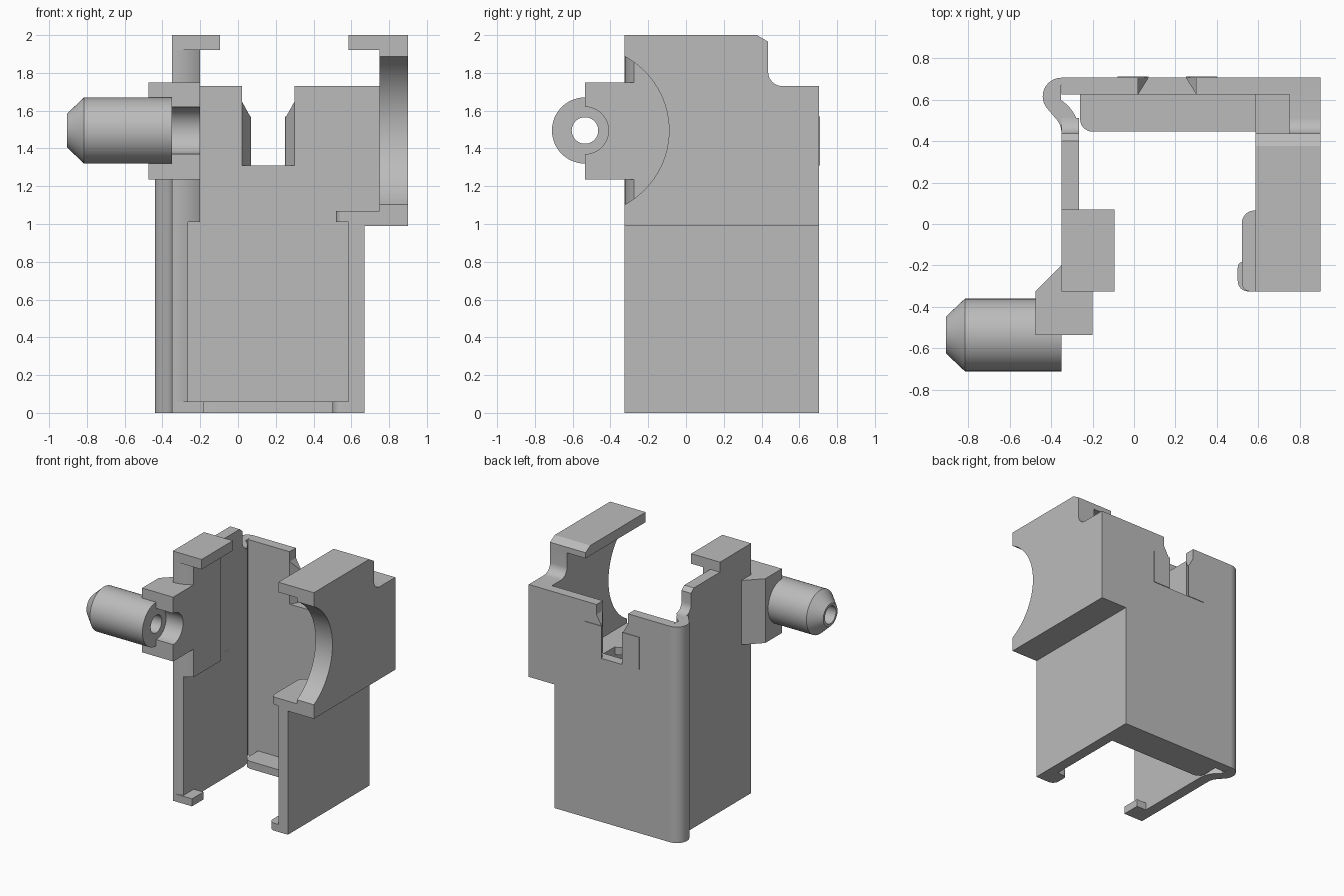
import bpy, bmesh
from math import sin, cos, radians, sqrt

if "Cube" in bpy.data.objects:
    bpy.data.objects.remove(bpy.data.objects["Cube"], do_unlink=True)

grey = bpy.data.materials.new("light_grey")
grey.use_nodes = True
colour = (0.5, 0.5, 0.5, 1)
grey.diffuse_color = colour
grey.node_tree.nodes["Principled BSDF"].inputs["Base Color"].default_value = colour


def finish(name, bm):
    bmesh.ops.recalc_face_normals(bm, faces=bm.faces)
    mesh = bpy.data.meshes.new(name)
    bm.to_mesh(mesh)
    bm.free()
    mesh.materials.append(grey)
    ob = bpy.data.objects.new(name, mesh)
    bpy.context.collection.objects.link(ob)
    bpy.ops.object.select_all(action="DESELECT")
    ob.select_set(True)
    bpy.context.view_layer.objects.active = ob
    bpy.ops.object.shade_smooth_by_angle(angle=radians(30))
    return ob


def prism(name, axis, lo, hi, pts):
    """Extrude a 2D outline along one axis; the outline uses the other two in order."""
    place = {"x": lambda a, b, c: (c, a, b),
             "y": lambda a, b, c: (a, c, b),
             "z": lambda a, b, c: (a, b, c)}[axis]
    bm = bmesh.new()
    ends = [[bm.verts.new(place(a, b, c)) for a, b in pts] for c in (lo, hi)]
    for ring in ends:
        bm.faces.new(ring)
    n = len(pts)
    for i in range(n):
        j = (i + 1) % n
        bm.faces.new((ends[0][i], ends[0][j], ends[1][j], ends[1][i]))
    return finish(name, bm)


def rect(a0, a1, b0, b1):
    return [(a0, b0), (a1, b0), (a1, b1), (a0, b1)]


def box(name, x0, x1, y0, y1, z0, z1):
    return prism(name, "z", z0, z1, rect(x0, x1, y0, y1))


def arc(cx, cy, r, start, end, steps=12):
    angles = [radians(start + (end - start) * i / steps) for i in range(steps + 1)]
    return [(cx + r * cos(t), cy + r * sin(t)) for t in angles]


FRONT, BACK, INNER = -0.325, 0.705, 0.625
AXIS_Y, AXIS_Z = -0.535, 1.495
SHOULDER = arc(0.51, 1.805, 0.075, 270, 180, 8)

# Back wall with its top slot
prism("back_wall", "y", INNER, BACK,
      [(-0.35, 0), (0.67, 0), (0.67, 0.99), (0.9, 0.99), (0.9, 1.73), (0.3, 1.73),
       (0.3, 1.31), (0.02, 1.31), (0.02, 1.73), (-0.35, 1.73)])

# Flared slot cheeks and thin outer pads
for side, s in (("right", -1), ("left", 1)):
    def sx(x):
        return 0.16 + s * x
    bm = bmesh.new()
    low = [bm.verts.new((sx(x), y, 1.31)) for x, y in ((0.14, INNER), (0.14, BACK), (0.09, BACK))]
    top = [bm.verts.new((sx(x), y, z)) for x, y, z in
           ((0.14, INNER, 1.65), (0.14, BACK, 1.65), (0.09, BACK, 1.56))]
    bm.faces.new(low)
    bm.faces.new(top)
    for i in range(3):
        j = (i + 1) % 3
        bm.faces.new((low[i], low[j], top[j], top[i]))
    finish(side + "_slot_cheek", bm)
    x0, x1 = sorted((sx(0.09), sx(0.24)))
    box(side + "_slot_pad", x0, x1, BACK - 0.002, BACK + 0.005, 1.31, 1.57)

# Rounded corner joining the back wall to the right wall
prism("corner_bend", "z", 0, 1.73,
      arc(-0.45, 0.44, 0.185, 0, 58) + [(-0.35, BACK)]
      + arc(-0.35, 0.615, 0.09, 90, 225) + arc(-0.45, 0.44, 0.1, 45, 0))

# Thin right wall and its thick upper pad, both with a curved front edge
prism("right_wall_lower", "z", 0, 1.01,
      arc(-0.35, FRONT + 0.25, 0.25, 270, 290, 5) + [(-0.265, 0.44), (-0.35, 0.44)])
prism("right_wall_upper", "x", -0.35, -0.265,
      [(-0.25, 1.01), (0.44, 1.01), (0.44, 1.73)] + SHOULDER
      + [(0.435, 1.89), (0.4, 1.92), (-0.25, 1.92)])
prism("right_pad", "z", 1.01, 1.92,
      arc(-0.35, FRONT + 0.25, 0.25, 270, 306.87, 8) + [(-0.2, 0.07), (-0.35, 0.07)])
box("right_top_plate", -0.35, -0.095, FRONT, 0.07, 1.92, 2)
box("right_bottom_hook", -0.35, -0.18, FRONT, -0.18, 0, 0.06)


# Peg arm with a half-round channel in front
def arm_outline(back, r):
    return ([(AXIS_Y, 1.235), (back, 1.235), (back, 1.75), (AXIS_Y, 1.75)]
            + arc(AXIS_Y, AXIS_Z, r, 90, -90, 20))


prism("arm_inner", "x", -0.35, -0.2, arm_outline(-0.25, 0.125))
prism("arm_outer", "x", -0.475, -0.35, arm_outline(-0.325, 0.172))
prism("arm_gusset", "z", 1.235, 1.75, [(-0.475, -0.325), (-0.35, -0.325), (-0.35, -0.2)])

# Hollow peg, turned about its axis
bm = bmesh.new()
profile = [(-0.35, 0.07), (-0.35, 0.175), (-0.815, 0.175), (-0.905, 0.09), (-0.905, 0.07)]
SIDES = 48
rings = []
for k in range(SIDES):
    t = radians(360 * k / SIDES)
    rings.append([bm.verts.new((x, AXIS_Y + r * cos(t), AXIS_Z + r * sin(t))) for x, r in profile])
for k in range(SIDES):
    a, b = rings[k], rings[(k + 1) % SIDES]
    for i in range(len(profile)):
        j = (i + 1) % len(profile)
        bm.faces.new((a[i], a[j], b[j], b[i]))
finish("peg", bm)

# Left wall: thin below, stepped outwards above with a round bite in front
box("left_wall_lower", 0.585, 0.67, FRONT, INNER, 0, 0.99)
box("left_shelf", 0.585, 0.9, FRONT, INNER, 0.99, 1.07)
R = 0.445
dz = sqrt(R * R - (FRONT - AXIS_Y) ** 2)
half = 62
bite = [(FRONT, AXIS_Z + dz)] + arc(AXIS_Y, AXIS_Z, R, half - 1, 1 - half, 28) + [(FRONT, AXIS_Z - dz)]
prism("left_wall_upper", "x", 0.75, 0.9,
      [(FRONT, 1.07), (INNER, 1.07), (INNER, 1.73)] + SHOULDER
      + [(0.435, 1.92), (FRONT, 1.92)] + bite)
prism("left_top_plate", "x", 0.585, 0.9,
      [(FRONT, 1.92), (0.435, 1.92), (0.435, 1.965), (0.375, 2), (FRONT, 2)])

# Rounded inner ledges and bottom hooks
prism("left_ledge", "z", 1.01, 1.07,
      [(0.585, FRONT), (0.585, 0.065)] + arc(0.58, 0.005, 0.06, 90, 180, 6)
      + arc(0.56, FRONT + 0.04, 0.04, 180, 270, 6))
prism("left_bottom_hook", "z", 0, 0.06,
      [(0.585, FRONT), (0.585, -0.18)] + arc(0.53, -0.21, 0.03, 90, 180, 6)
      + arc(0.55, FRONT + 0.05, 0.05, 180, 270, 6))
prism("back_bottom_ledge", "z", 0, 0.06,
      [(0.585, 0.445), (0.585, INNER), (-0.26, INNER)] + arc(-0.2, 0.505, 0.06, 180, 270, 6))
